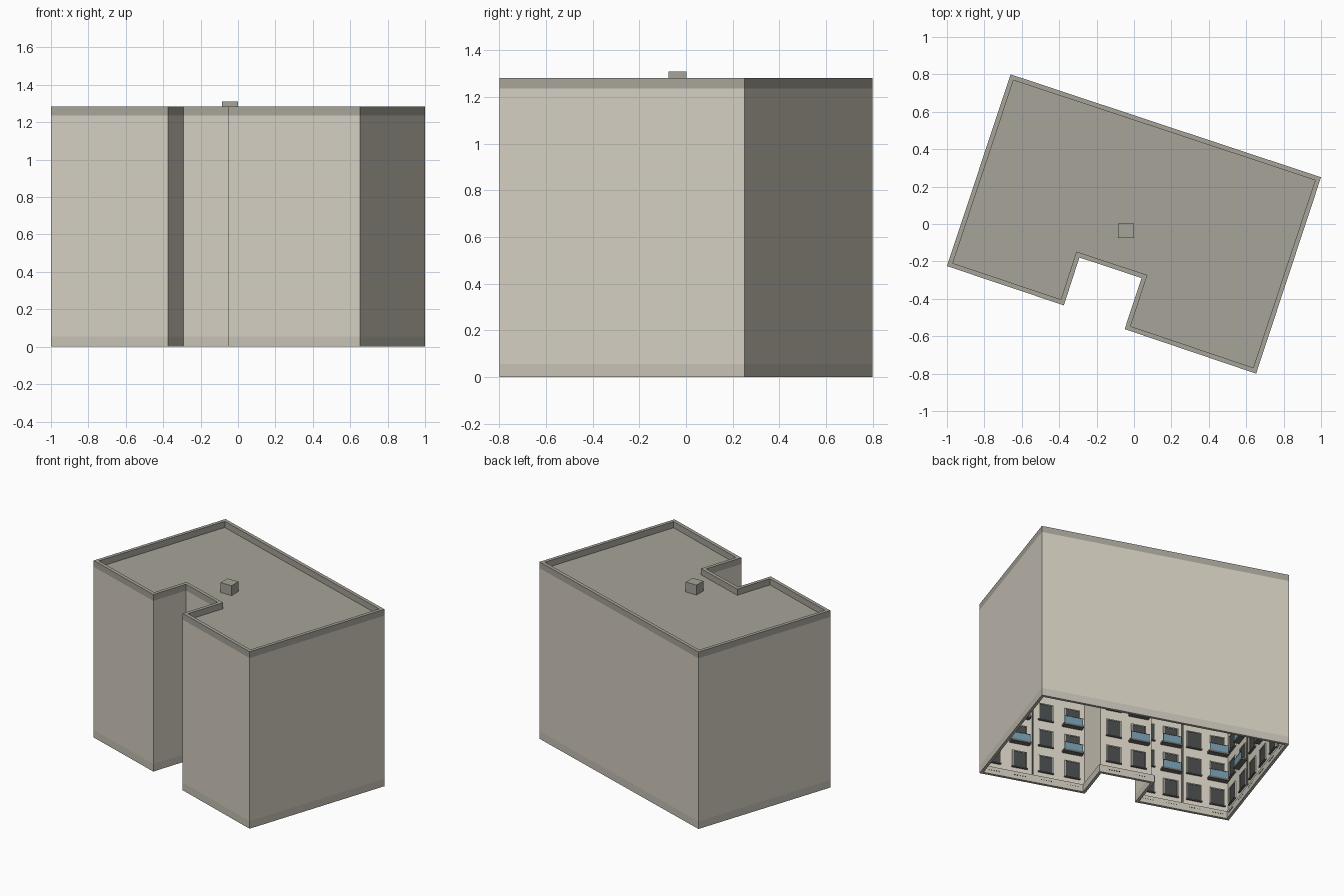
import bpy, bmesh
from mathutils import Vector

if "Cube" in bpy.data.objects:
    bpy.data.objects.remove(bpy.data.objects["Cube"])

# Building footprint, clockwise seen from above, with a notch in the front
FOOT = [Vector(p) for p in [(-.66, .80), (1.0, .25), (.653, -.80), (-.05, -.562),
                            (.04, -.289), (-.292, -.179), (-.375, -.435), (-1.0, -.225)]]
N = len(FOOT)
BASE, EAVE, TOP, FLOORS = .055, 1.237, 1.283, 6


def material(name, r, g, b):
    m = bpy.data.materials.new(name)
    m.diffuse_color = (r, g, b, 1)
    m.use_nodes = True
    m.node_tree.nodes["Principled BSDF"].inputs["Base Color"].default_value = m.diffuse_color
    return m


WALL = material("plaster", .66, .62, .53)
STONE = material("stone", .56, .53, .46)
GREY = material("roof_grey", .39, .37, .32)
DARK = material("dark", .06, .065, .065)
TRIM = material("trim_grey", .15, .145, .13)
BLUE = material("glass_blue", .16, .30, .40)


def finish(name, bm, mat, fix=True):
    if fix:
        bmesh.ops.recalc_face_normals(bm, faces=bm.faces)
    me = bpy.data.meshes.new(name)
    bm.to_mesh(me)
    bm.free()
    me.materials.append(mat)
    ob = bpy.data.objects.new(name, me)
    bpy.context.collection.objects.link(ob)


def edge(i):
    """start point, direction, inward normal and length of wall i"""
    a, b = FOOT[i % N], FOOT[(i + 1) % N]
    d = (b - a).normalized()
    return a, d, Vector((d.y, -d.x)), (b - a).length


def inset(w):
    out = []
    for i in range(N):
        n1, n2 = edge(i - 1)[2], edge(i)[2]
        out.append(FOOT[i] + (n1 + n2) * (w / (1 + n1.dot(n2))))
    return out


def ring(name, w, z0, z1, mat):
    """closed wall ring of thickness w following the footprint"""
    bm = bmesh.new()
    loops = [[bm.verts.new((p.x, p.y, z)) for p in pts]
             for pts, z in ((FOOT, z0), (FOOT, z1), (inset(w), z1), (inset(w), z0))]
    for k in range(4):
        a, b = loops[k], loops[(k + 1) % 4]
        for i in range(N):
            j = (i + 1) % N
            bm.faces.new((a[i], a[j], b[j], b[i]))
    finish(name, bm, mat)


def wall_box(bm, i, s, z, w, h, d0, d1):
    """box on the inside of wall i: centre s along it, bottom z, depth d0..d1"""
    a, d, n, _ = edge(i)
    v = []
    for zz in (z, z + h):
        for ss, dd in ((s - w/2, d0), (s + w/2, d0), (s + w/2, d1), (s - w/2, d1)):
            p = a + d * ss + n * dd
            v.append(bm.verts.new((p.x, p.y, zz)))
    for f in ((0, 1, 2, 3), (4, 7, 6, 5), (0, 4, 5, 1), (1, 5, 6, 2), (2, 6, 7, 3), (3, 7, 4, 0)):
        bm.faces.new([v[k] for k in f])


# Shell: plinth, walls, parapet
ring("plinth", .02, 0, BASE, STONE)
ring("outer_walls", .005, BASE, EAVE, WALL)
ring("parapet", .025, EAVE, TOP, GREY)

# Roof deck
bm = bmesh.new()
bm.faces.new([bm.verts.new((p.x, p.y, EAVE + .001)) for p in reversed(inset(.024))])
finish("roof_deck", bm, GREY, fix=False)

# Roof hatch box
bm = bmesh.new()
bmesh.ops.create_cube(bm, size=1)
for v in bm.verts:
    v.co = Vector((-.043 + v.co.x * .087, -.036 + v.co.y * .078, 1.273 + v.co.z * .074))
finish("roof_box", bm, GREY)

# Facade details on the inner face of the shell
panes, frames, sills, balconies, glass, pipes, vents = [bmesh.new() for _ in range(7)]
fh = (EAVE - BASE) / FLOORS
for i in range(N):
    length = edge(i)[3]
    if length < .3:
        continue
    cols = round(length / .18)
    step = length / cols
    for c in range(cols):
        s = (c + .5) * step
        for k in range(5):
            wall_box(vents, i, s + (k - 2) * .018, .027, .006, .006, .02, .022)
        for f in range(FLOORS):
            z = BASE + f * fh + .045
            wall_box(panes, i, s, z, .092, .115, .005, .009)
            for side in (-1, 1):
                wall_box(frames, i, s + side * .049, z, .006, .121, .005, .013)
            wall_box(frames, i, s, z + .115, .092, .006, .005, .013)
            if f and c % 2 == 1:
                wall_box(balconies, i, s, z - .022, .14, .014, .005, .045)
                wall_box(balconies, i, s, z + .042, .134, .004, .039, .043)
                wall_box(glass, i, s, z - .008, .13, .05, .04, .042)
            else:
                wall_box(sills, i, s, z - .008, .11, .008, .005, .018)
    # Drain pipes between window columns
    for c in range(2, cols, 3):
        wall_box(pipes, i, c * step, BASE, .009, EAVE - BASE, .006, .015)

for name, bm, mat in (("window_panes", panes, DARK), ("window_frames", frames, WALL),
                      ("window_sills", sills, TRIM), ("balcony_slabs", balconies, TRIM),
                      ("balcony_glass", glass, BLUE), ("drain_pipes", pipes, TRIM),
                      ("plinth_vents", vents, DARK)):
    finish(name, bm, mat)
